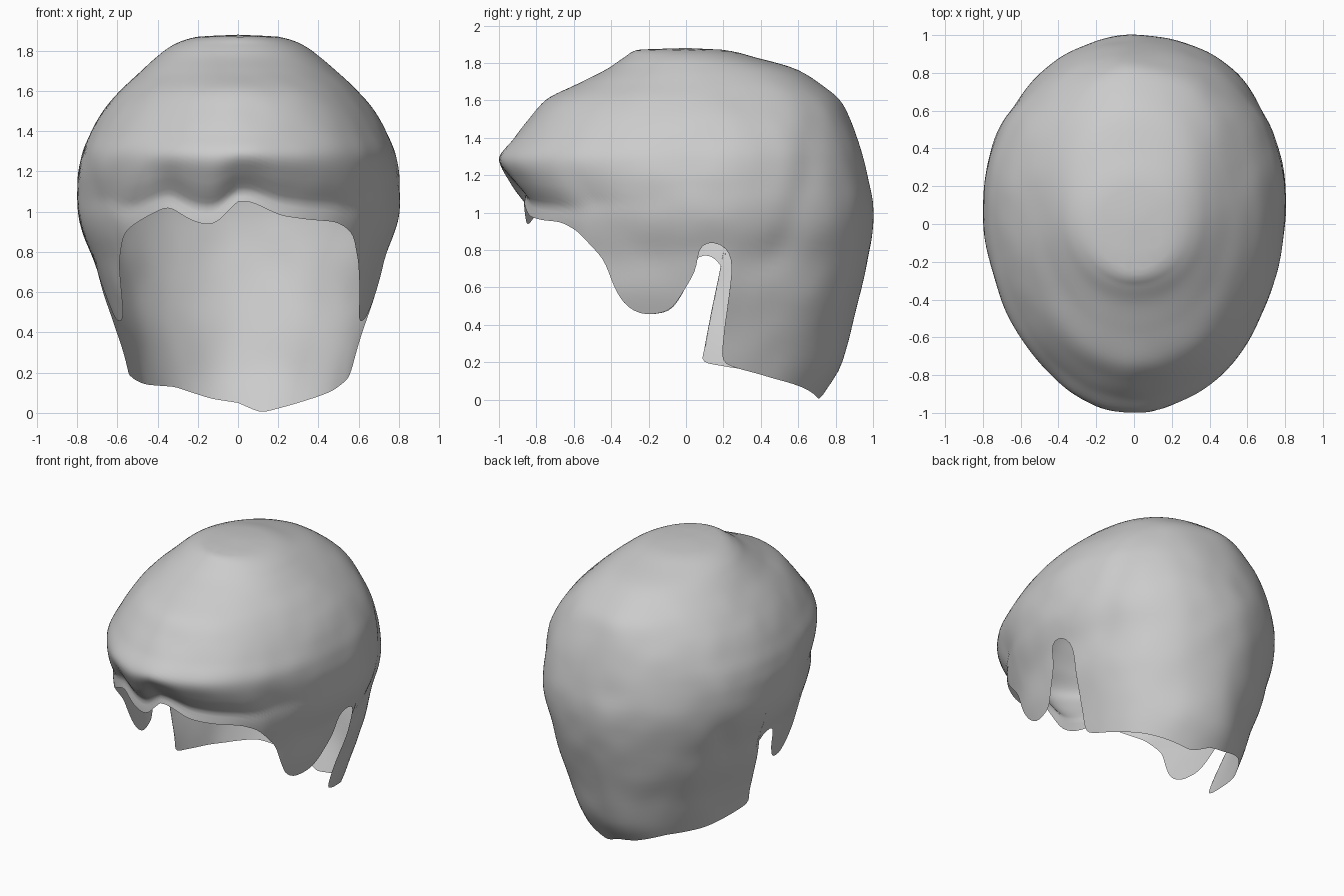
import bpy
import bmesh
import math
from mathutils import Vector, noise

default = bpy.data.objects.get("Cube")
if default:
    bpy.data.objects.remove(default, do_unlink=True)

TOP = 1.88
ROWS, COLUMNS = 56, 110

# Head profile: height, half width, front y, back y
PROFILE = [
    (0, .49, -.85, .72), (.2, .54, -.85, .835), (.4, .60, -.85, .885),
    (.6, .67, -.85, .94), (.75, .715, -.85, .975), (.9, .77, -.86, .995),
    (.98, .79, -.865, 1), (1.05, .798, -.855, .997), (1.1, .80, -.89, .99),
    (1.17, .80, -.945, .975), (1.28, .785, -1, .95), (1.4, .735, -.92, .915),
    (1.5, .675, -.84, .875), (1.6, .59, -.75, .82), (1.7, .485, -.56, .70),
    (1.77, .405, -.42, .58), (1.83, .32, -.33, .37), (1.87, .20, -.26, .2), (TOP, 0, 0, 0),
]

# Hairline on each side: angle from the front in degrees, height
SIDEBURN = [(46, .9), (56, .75), (60, .6), (64, .5), (70, .45), (79, .47), (84, .6)]
LEFT_EDGE = [(0, 1.05), (3, 1.06), (7, 1.035), (15, .98), (26, .96), (38, .95)] + SIDEBURN + [
    (87.5, .7), (88, .82), (91.5, .85), (97, .82), (99, .75), (99, .6),
    (97.5, .4), (96.5, .2), (102, .17), (121, .11), (143, .06), (168, 0), (180, .05)]
RIGHT_EDGE = [(0, 1.05), (3, 1.015), (7, .95), (11, .93), (18, .96), (26, 1.03), (36, .97)] + SIDEBURN + [
    (86, .7), (87, .77), (92, .78), (97, .7), (97, .5), (88, .2),
    (102, .17), (121, .14), (143, .13), (165, .07), (180, .05)]


def smoothstep(t):
    t = max(0.0, min(1.0, t))
    return t * t * (3 - 2 * t)


def slope(i, k):
    """Tangent at a profile point, flat at local extremes."""
    if i == 0 or i == len(PROFILE) - 1:
        j = max(i, 1)
        return (PROFILE[j][k] - PROFILE[j - 1][k]) / (PROFILE[j][0] - PROFILE[j - 1][0])
    a, b, c = PROFILE[i - 1:i + 2]
    s, t = (b[k] - a[k]) / (b[0] - a[0]), (c[k] - b[k]) / (c[0] - b[0])
    return 2 * s * t / (s + t) if s * t > 0 else 0


def profile(z, k):
    """Smooth interpolation of one profile column at height z."""
    z = max(0.0, min(TOP, z))
    i = 0
    while i < len(PROFILE) - 2 and PROFILE[i + 1][0] < z:
        i += 1
    a, b = PROFILE[i], PROFILE[i + 1]
    h = b[0] - a[0]
    t = (z - a[0]) / h
    w = t * t * (3 - 2 * t)
    return (a[k] * (1 - w) + b[k] * w
            + h * slope(i, k) * t * (1 - t) ** 2 - h * slope(i + 1, k) * t * t * (1 - t))


def resample(edge):
    """Even points along a hairline, with slightly softened corners."""
    pts = [Vector((math.radians(a), z)) for a, z in edge]
    lengths = [(q - p).length for p, q in zip(pts, pts[1:])]
    total, out = sum(lengths), []
    for n in range(COLUMNS + 1):
        d, i = total * n / COLUMNS, 0
        while i < len(lengths) - 1 and d > lengths[i]:
            d -= lengths[i]
            i += 1
        out.append(pts[i].lerp(pts[i + 1], min(1, d / lengths[i])))
    for _ in range(2):
        out = [out[0]] + [(p + 2 * q + r) / 4 for p, q, r in zip(out, out[1:], out[2:])] + [out[-1]]
    return out


def power(v, p):
    return math.copysign(abs(v) ** p, v)


def surface_point(angle, z, edge_z, side):
    """Point on the hair shell; the fringe lip follows the hairline."""
    front = smoothstep((math.cos(angle) - .6) / .25)
    zp = z - .7 * (edge_z - .985) * front * smoothstep((1.36 - z) / .3)
    centre = .1 * min(1, (TOP - z) / .2)
    # Left back quarter is the fullest, right front the flattest
    behind = math.cos(angle) < 0
    fullness = (.1 if behind else .03) if side > 0 else (0 if behind else -.02)
    p = 1 - fullness * abs(math.sin(2 * angle))
    x = profile(zp, 1) * power(math.sin(angle), p)
    # The left side hangs a little wider below the ear
    if side > 0:
        x *= 1 + .045 * smoothstep((.85 - z) / .35)
    c = power(math.cos(angle), p)
    reach = centre - profile(zp, 2) if c > 0 else profile(zp, 3) - centre
    point = Vector((side * x, centre - reach * c, z))
    # Soft locks: gentle swells and a shallow groove sweeping behind the ear
    swell = .012 * noise.noise(point * 2.6) + .004 * noise.noise(point * 6)
    groove_y = .68 - .5 * max(0, 1.25 - z) ** 1.3
    groove = .015 * math.exp(-((point.y - groove_y) / .09) ** 2) * smoothstep((z - .6) / .3)
    amount = (swell - groove * math.sin(angle)) * smoothstep((TOP - z) / .3)
    outward = Vector((point.x, point.y - centre, 0))
    if outward.length > .01:
        point += outward.normalized() * amount
    return point


# Columns run from the crown to the hairline, all the way round
left = [(e, math.pi * i / COLUMNS, 1) for i, e in enumerate(resample(LEFT_EDGE))]
right = [(e, math.pi * i / COLUMNS, -1) for i, e in enumerate(resample(RIGHT_EDGE))]
columns = left + right[-2:0:-1]

bm = bmesh.new()
crown = bm.verts.new((0, 0, TOP))
grid = []
for edge, top_angle, side in columns:
    column = []
    for r in range(1, ROWS + 1):
        s = (r / ROWS) ** 1.6
        angle = top_angle + (edge.x - top_angle) * s
        z = TOP + (edge.y - TOP) * s
        column.append(bm.verts.new(surface_point(angle, z, edge.y, side)))
    grid.append(column)

for i, a in enumerate(grid):
    b = grid[(i + 1) % len(grid)]
    bm.faces.new((crown, a[0], b[0]))
    for r in range(ROWS - 1):
        bm.faces.new((a[r], a[r + 1], b[r + 1], b[r]))

for face in bm.faces:
    face.smooth = True
mesh = bpy.data.meshes.new("hair_shell")
bm.to_mesh(mesh)
bm.free()
hair = bpy.data.objects.new("hair_shell", mesh)
bpy.context.collection.objects.link(hair)

# Single plain grey
grey = bpy.data.materials.new("light_grey")
grey.use_nodes = True
colour = (.6, .6, .6, 1)
grey.diffuse_color = colour
grey.node_tree.nodes["Principled BSDF"].inputs["Base Color"].default_value = colour
mesh.materials.append(grey)
